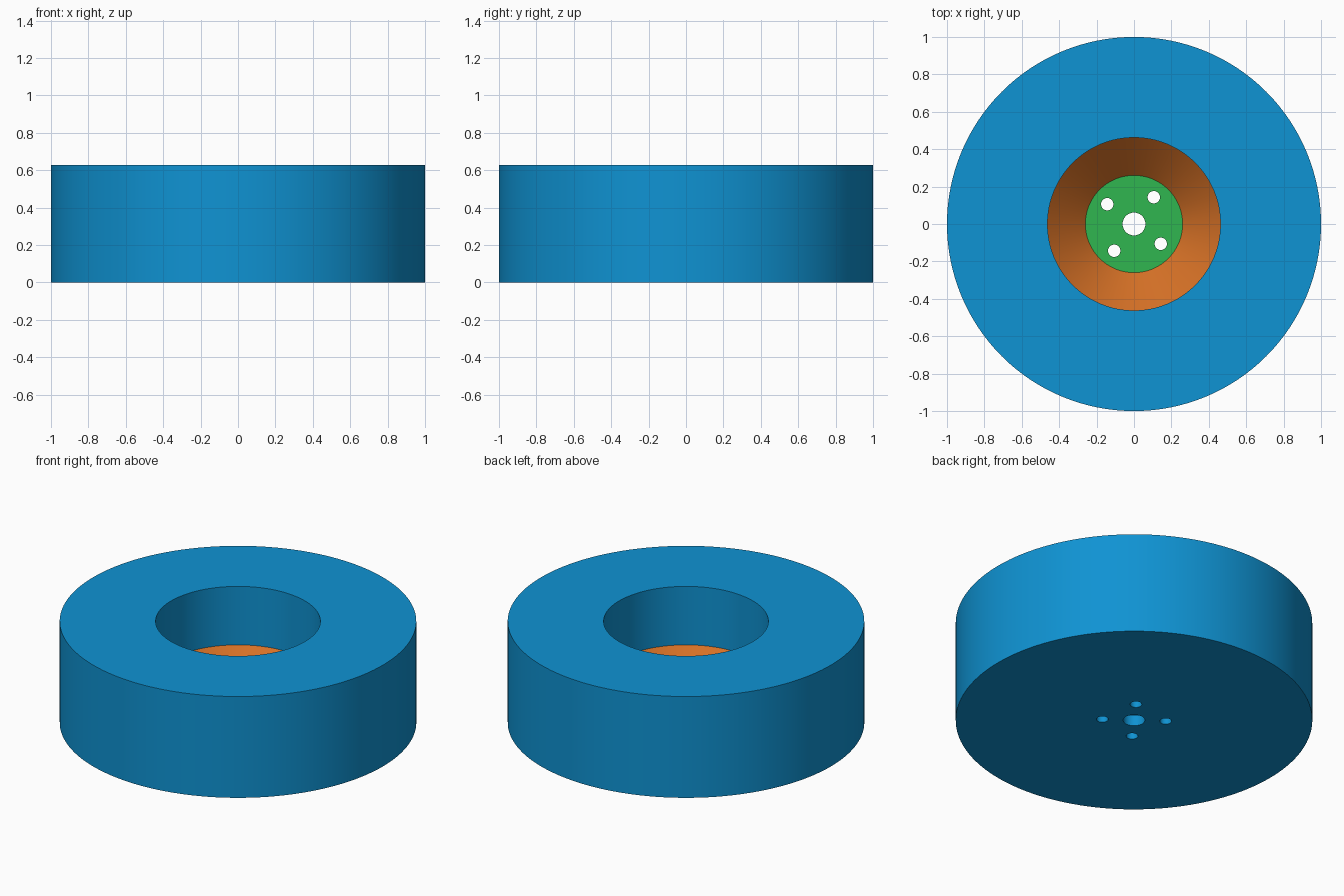
import bpy, bmesh, math

if "Cube" in bpy.data.objects:
    bpy.data.objects.remove(bpy.data.objects["Cube"])

SEG = 128
HEIGHT = 0.627


def srgb(r, g, b):
    def lin(c):
        c /= 255
        return c / 12.92 if c <= 0.04045 else ((c + 0.055) / 1.055) ** 2.4
    return (lin(r), lin(g), lin(b), 1)


def material(name, colour):
    m = bpy.data.materials.new(name)
    m.diffuse_color = colour
    m.use_nodes = True
    m.node_tree.nodes["Principled BSDF"].inputs["Base Color"].default_value = m.diffuse_color
    return m


BLUE = material("blue", srgb(15, 147, 211))
ORANGE = material("orange", srgb(214, 113, 38))
GREEN = material("green", srgb(48, 182, 80))


def lathe(name, profile, seg, mats, indices, location=(0, 0)):
    """Solid of revolution: rings joined by quads, closed by a flat cap at each end.
    indices = material per band, then bottom cap, then end cap."""
    bm = bmesh.new()
    rings = [[bm.verts.new((r * math.cos(2 * math.pi * i / seg) + location[0],
                            r * math.sin(2 * math.pi * i / seg) + location[1], z))
              for i in range(seg)] for r, z in profile]
    for k in range(len(rings) - 1):
        a, b = rings[k], rings[k + 1]
        for i in range(seg):
            j = (i + 1) % seg
            bm.faces.new((a[i], a[j], b[j], b[i])).material_index = indices[k]
    bm.faces.new(rings[0][::-1]).material_index = indices[-2]
    bm.faces.new(rings[-1]).material_index = indices[-1]
    bmesh.ops.recalc_face_normals(bm, faces=bm.faces)
    me = bpy.data.meshes.new(name)
    bm.to_mesh(me)
    bm.free()
    for m in mats:
        me.materials.append(m)
    ob = bpy.data.objects.new(name, me)
    bpy.context.collection.objects.link(ob)
    return ob


# Wheel body: outer wall, top, straight bore, funnel, hub floor
mats = [BLUE, ORANGE, GREEN]
body = lathe("wheel_body",
             [(1, 0), (1, HEIGHT), (0.462, HEIGHT), (0.462, 0.265), (0.26, 0.065)],
             SEG, mats, [0, 0, 0, 1, 0, 2])

# Axle hole and four screw holes through the floor
holes = [(0, 0, 0.061)]
for k in range(4):
    a = math.radians(53.5 + 90 * k)
    holes.append((0.178 * math.cos(a), 0.178 * math.sin(a), 0.033))

for n, (x, y, r) in enumerate(holes):
    cutter = lathe(f"hole_cutter_{n}", [(r, -0.1), (r, 0.2)], 48, mats, [0, 0, 0], (x, y))
    cutter.hide_render = True
    cutter.hide_set(True)
    mod = body.modifiers.new(f"hole_{n}", 'BOOLEAN')
    mod.operation = 'DIFFERENCE'
    mod.solver = 'EXACT'
    mod.object = cutter

# Apply the cuts, then remove the cutters
bpy.context.view_layer.objects.active = body
body.select_set(True)
for mod in list(body.modifiers):
    bpy.ops.object.modifier_apply(modifier=mod.name)
for ob in list(bpy.data.objects):
    if ob.name.startswith("hole_cutter"):
        bpy.data.objects.remove(ob)

# Smooth round walls, crisp rims
body.select_set(True)
bpy.ops.object.shade_smooth_by_angle(angle=math.radians(30))
